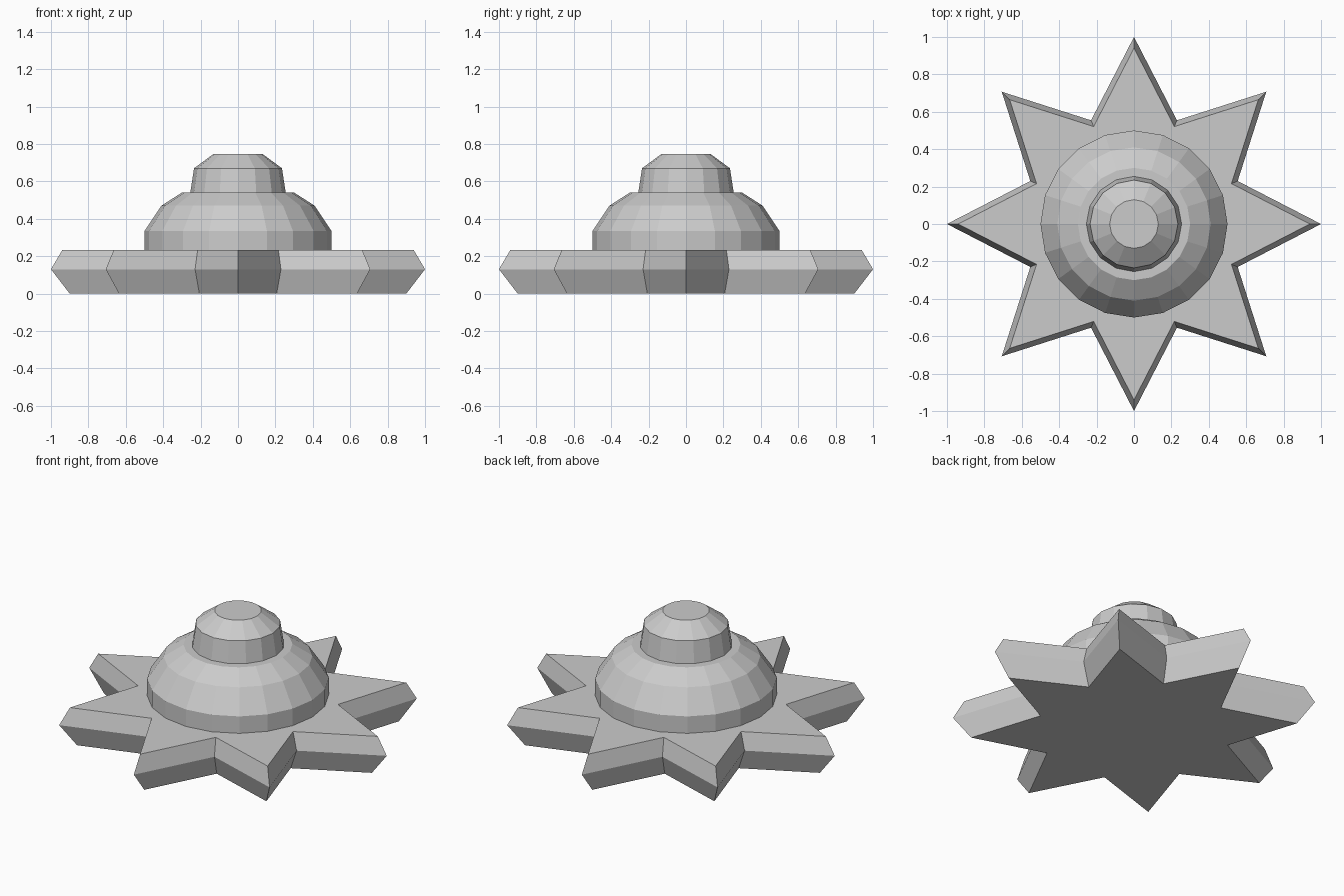
import bpy, bmesh
from math import cos, sin, pi

if "Cube" in bpy.data.objects:
    bpy.data.objects.remove(bpy.data.objects["Cube"])


def loft(name, rings):
    """Join stacked rings (lists of points) into a closed flat-shaded solid."""
    bm = bmesh.new()
    loops = [[bm.verts.new(p) for p in ring] for ring in rings]
    n = len(loops[0])
    for a, b in zip(loops, loops[1:]):
        for i in range(n):
            j = (i + 1) % n
            bm.faces.new((a[i], a[j], b[j], b[i]))
    bm.faces.new(loops[0][::-1])
    bm.faces.new(loops[-1])
    bmesh.ops.recalc_face_normals(bm, faces=bm.faces)
    mesh = bpy.data.meshes.new(name)
    bm.to_mesh(mesh)
    bm.free()
    obj = bpy.data.objects.new(name, mesh)
    bpy.context.collection.objects.link(obj)
    return obj


def ring(radii, n, z):
    """Ring of n points; radii are cycled, so two radii give a star."""
    return [(radii[i % len(radii)] * cos(2 * pi * i / n),
             radii[i % len(radii)] * sin(2 * pi * i / n), z) for i in range(n)]


# Eight-pointed star base with bevelled rim
loft("star_base", [ring((s, 0.6 * s), 16, z)
                   for s, z in ((0.9, 0), (1, 0.13), (0.94, 0.232))])

# Stepped dome
loft("dome", [ring((r,), 20, z)
              for r, z in ((0.5, 0.2), (0.5, 0.335), (0.41, 0.47), (0.3, 0.54))])

# Tapered cap on top
loft("cap", [ring((r,), 16, z)
             for r, z in ((0.257, 0.52), (0.255, 0.54), (0.235, 0.67), (0.13, 0.747))])
